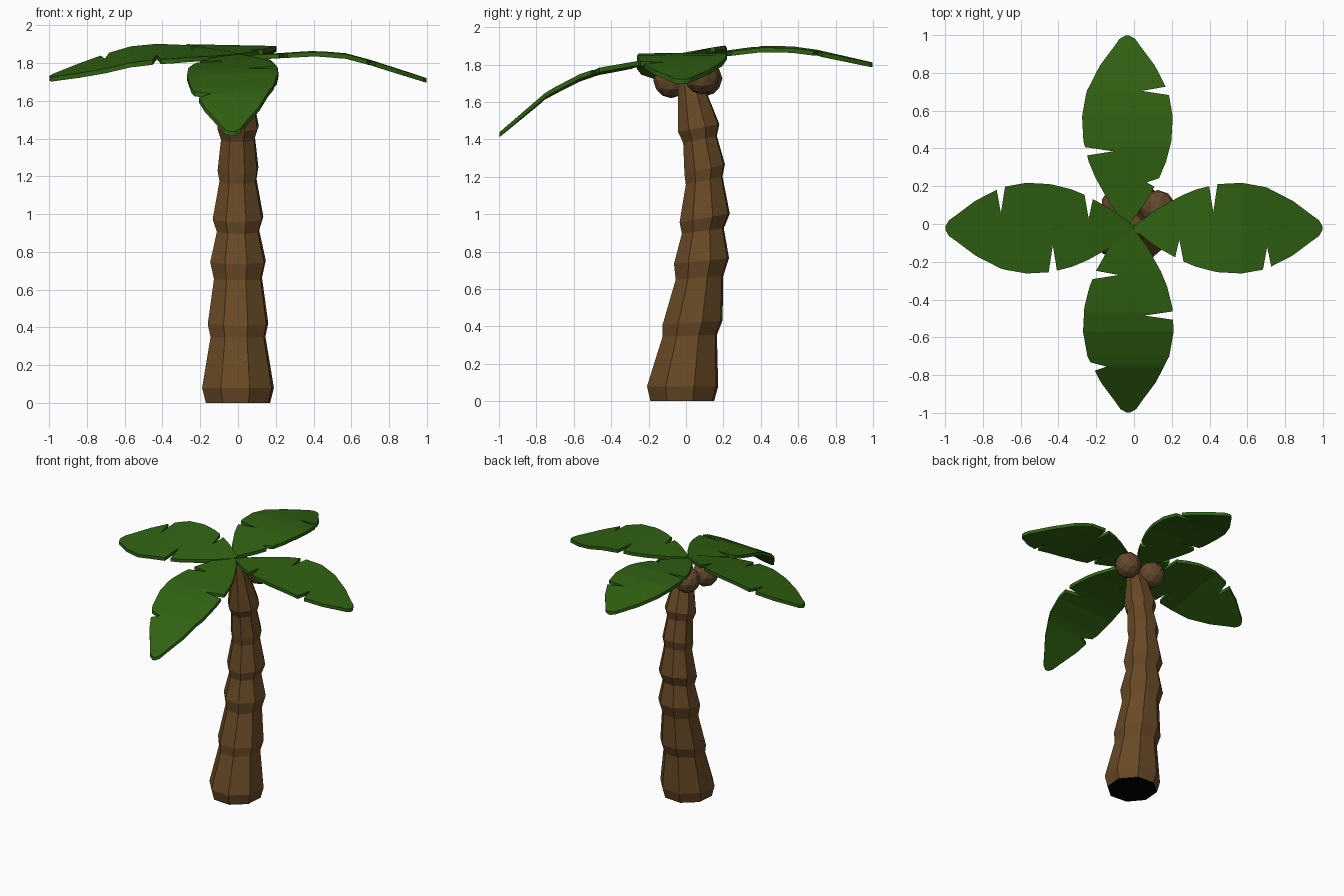
import bpy, bmesh, math
from mathutils import Vector, Matrix

if "Cube" in bpy.data.objects:
    bpy.data.objects.remove(bpy.data.objects["Cube"])


def material(name, rgb):
    m = bpy.data.materials.new(name)
    m.diffuse_color = (*rgb, 1)
    m.use_nodes = True
    m.node_tree.nodes["Principled BSDF"].inputs["Base Color"].default_value = m.diffuse_color
    return m


BARK = material("bark brown", (0.138, 0.067, 0.019))
LEAF = material("leaf green", (0.030, 0.122, 0.006))
SHELL = material("coconut brown", (0.125, 0.066, 0.025))
BLACK = material("base black", (0.0, 0.0, 0.0))


def finish(bm, name, *mats):
    bmesh.ops.recalc_face_normals(bm, faces=bm.faces)
    me = bpy.data.meshes.new(name)
    bm.to_mesh(me)
    bm.free()
    for m in mats:
        me.materials.append(m)
    ob = bpy.data.objects.new(name, me)
    bpy.context.collection.objects.link(ob)
    return ob


def lerp(table, u):
    for (u0, a), (u1, b) in zip(table, table[1:]):
        if u <= u1:
            return a + (b - a) * (u - u0) / (u1 - u0)
    return table[-1][1]


# Trunk: eight-sided tilted rings along a gentle bend (z, y centre, half width, tilt)
RINGS = [(0, -.02, .17, 0), (.08, -.018, .19, 0), (.35, .02, .145, .03),
         (.42, .035, .16, .07), (.66, .072, .127, .08), (.75, .083, .147, .1),
         (.91, .09, .112, .13), (.98, .1, .134, .17), (1.18, .097, .098, .22),
         (1.24, .1, .108, .25), (1.40, .075, .09, .2), (1.46, .068, .11, .2),
         (1.66, .03, .072, .15), (1.82, 0, .045, 0)]
bm = bmesh.new()
loops = []
for z, yc, r, tilt in RINGS:
    loop = []
    for k in range(8):
        a = math.radians(18 + 45 * k)
        x, y = r / .95 * math.cos(a), r / .95 * math.sin(a)
        loop.append(bm.verts.new((x, yc + y, z + tilt * y)))
    loops.append(loop)
for lo, hi in zip(loops, loops[1:]):
    for k in range(8):
        bm.faces.new((lo[k], lo[(k + 1) % 8], hi[(k + 1) % 8], hi[k]))
bm.faces.new(loops[0][::-1]).material_index = 1
bm.faces.new(loops[-1])
finish(bm, "trunk", BARK, BLACK)

# Fronds: thin bent blades with notches cut in both edges
WIDTH = [(0, .012), (.12, .1), (.25, .172), (.33, .205), (.44, .233), (.57, .24),
         (.7, .217), (.84, .145), (.94, .07), (.98, .042), (.997, .012)]
THICK = .025


def frond(name, direction, offset, heights, roll, left, right):
    d = Vector((*direction, 0))
    side = Vector((-direction[1], direction[0], 0))      # left of the frond
    us = {u for u, _ in WIDTH}
    us = {u for u in us if all(abs(u - n) > .035 for n, _ in left + right)}
    for n, _ in left + right:
        us |= {n - .022, n, n + .022}

    def half(u, notches):
        for n, depth in notches:
            if abs(u - n) < 1e-6:
                return depth
        return lerp(WIDTH, u)

    bm = bmesh.new()
    rows = []
    for u in sorted(us):
        row = []
        for s, notches in ((1, left), (-1, right)):
            v = s * half(u, notches)
            p = d * u + side * v + Vector((*offset, 0))
            p.z = lerp(heights, u) + roll * v
            row.append(bm.verts.new(p))
        rows.append(row)
    for a, b in zip(rows, rows[1:]):
        bm.faces.new((a[0], a[1], b[1], b[0]))
    # thickness
    top = bm.faces[:]
    ext = bmesh.ops.extrude_face_region(bm, geom=top, use_keep_orig=True)
    low = [g for g in ext["geom"] if isinstance(g, bmesh.types.BMVert)]
    bmesh.ops.translate(bm, verts=low, vec=(0, 0, -THICK))
    finish(bm, name, LEAF)


frond("front_frond", (0, -1), (-.03, 0),
      [(0, 1.85), (.25, 1.815), (.47, 1.775), (.6, 1.73), (.75, 1.645), (1, 1.435)], .03,
      [(.485, .085)], [(.27, .05), (.755, .115)])
frond("back_frond", (0, 1), (-.035, 0),
      [(0, 1.845), (.2, 1.87), (.4, 1.895), (.55, 1.895), (.7, 1.875), (1, 1.81)], .02,
      [(.385, .075)], [(.22, .1), (.705, .075)])
frond("right_frond", (1, 0), (0, -.022),
      [(0, 1.84), (.2, 1.85), (.4, 1.862), (.55, 1.855), (.7, 1.815), (1, 1.72)], .01,
      [(.42, .085)], [(.24, .06), (.705, .1)])
frond("left_frond", (-1, 0), (0, -.022),
      [(0, 1.85), (.25, 1.862), (.42, 1.86), (.55, 1.85), (.7, 1.81), (1, 1.73)], -.18,
      [(.43, .09)], [(.24, .05), (.705, .08)])

# Coconuts: three faceted balls under the fronds
for i, c in enumerate([(.125, .085, 1.735), (-.08, .1, 1.725), (-.11, -.08, 1.715)]):
    bm = bmesh.new()
    bmesh.ops.create_icosphere(bm, subdivisions=2, radius=.095,
                               matrix=Matrix.Translation(c))
    finish(bm, f"coconut_{i + 1}", SHELL)
